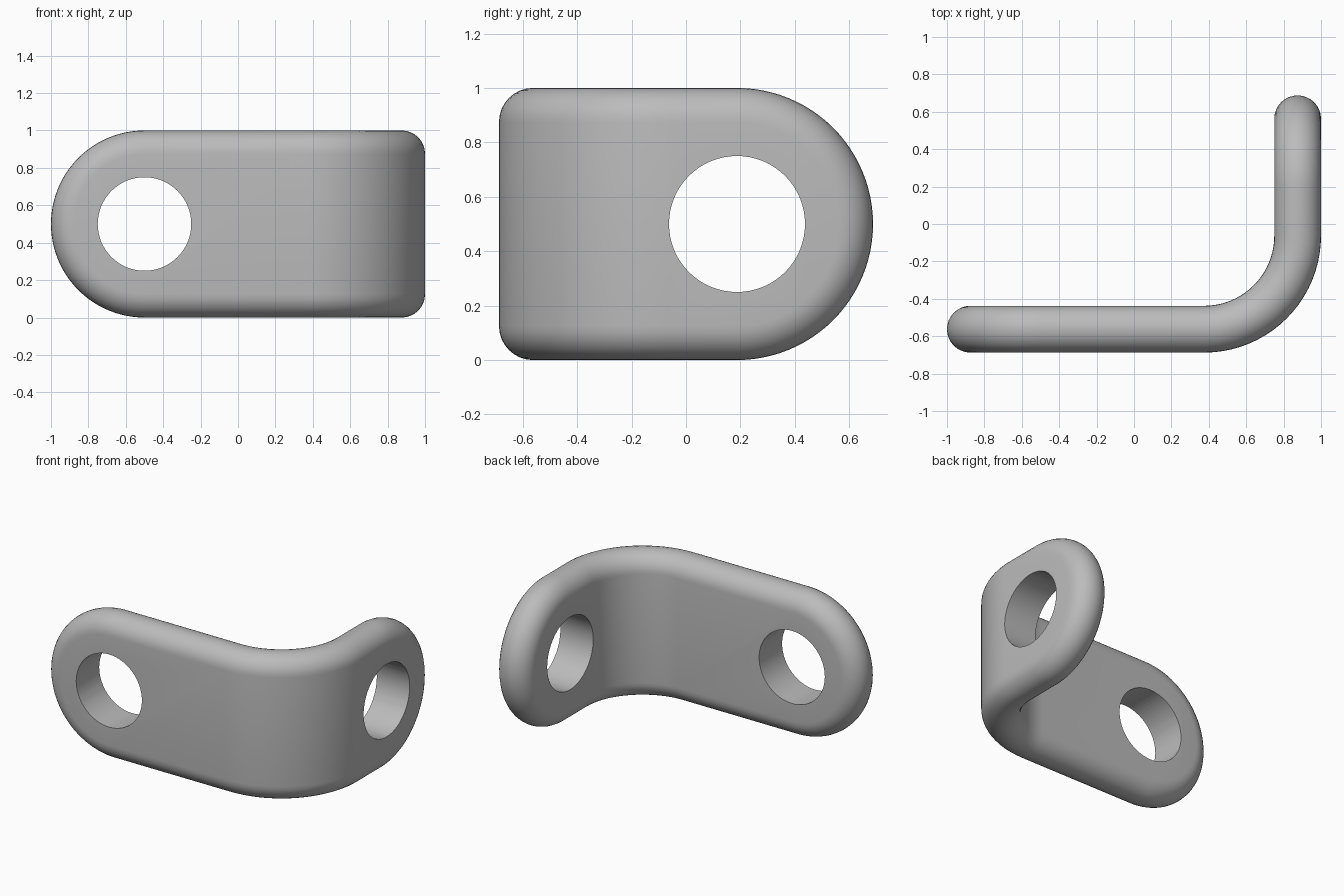
import bpy, bmesh, math
from math import sin, cos, pi

cube = bpy.data.objects.get("Cube")
if cube:
    bpy.data.objects.remove(cube)

HALF_THICK = 0.125
CAP = 0.5                 # radius of the rounded ends
HOLE = 0.25
LONG, SHORT, BEND = 0.875, 0.25, 0.5
ARC = BEND * pi / 2
LENGTH = LONG + ARC + SHORT
CX, CY = 0.375, -0.0625   # centre of the bend
CAP_STEPS, ARC_STEPS, RIM_STEPS = 24, 20, 16

steel = bpy.data.materials.new("light grey metal")
steel.use_nodes = True
grey = (0.5, 0.5, 0.5, 1)
steel.diffuse_color = grey
steel.node_tree.nodes["Principled BSDF"].inputs["Base Color"].default_value = grey


def bend(s, t, z):
    """Place a point of the flat strip (along, outward, height) on the bent path."""
    z += CAP
    if s <= LONG:
        return (CX - LONG + s, CY - BEND - t, z)
    if s >= LONG + ARC:
        return (CX + BEND + t, CY + s - LONG - ARC, z)
    a = (s - LONG) / BEND
    return (CX + (BEND + t) * sin(a), CY - (BEND + t) * cos(a), z)


def upper_outline(r):
    """Upper half of the slot-shaped outline, from one tip to the other."""
    angles = [pi / 2 * i / CAP_STEPS for i in range(CAP_STEPS + 1)]
    pts = [(-r * cos(a), r * sin(a)) for a in angles]
    pts += [(LONG + ARC * i / ARC_STEPS, r) for i in range(ARC_STEPS + 1)]
    pts += [(LENGTH + r * sin(a), r * cos(a)) for a in angles]
    pts[-1] = (LENGTH + r, 0)
    return pts


# Bent strip: outline rings swept round the full-round rim, then both broad faces
bm = bmesh.new()
rings = []
for j in range(RIM_STEPS + 1):
    a = -pi / 2 + pi * j / RIM_STEPS
    top = upper_outline(CAP - HALF_THICK + HALF_THICK * cos(a))
    loop = top + [(s, -z) for s, z in top[-2:0:-1]]
    rings.append([bm.verts.new(bend(s, HALF_THICK * sin(a), z)) for s, z in loop])
n = len(rings[0])
for low, high in zip(rings, rings[1:]):
    for k in range(n):
        m = (k + 1) % n
        bm.faces.new((low[k], low[m], high[m], high[k]))
for ring in (rings[0], rings[-1]):
    for k in range(n // 2):
        quad = [ring[k], ring[k + 1], ring[n - k - 1], ring[-k % n]]
        bm.faces.new(list(dict.fromkeys(quad)))
bmesh.ops.recalc_face_normals(bm, faces=bm.faces)
mesh = bpy.data.meshes.new("bracket")
bm.to_mesh(mesh)
bm.free()
bracket = bpy.data.objects.new("bracket", mesh)
bpy.context.collection.objects.link(bracket)
mesh.materials.append(steel)


def bore(name, location, rotation):
    """Cut a round hole through the bracket."""
    bpy.ops.mesh.primitive_cylinder_add(vertices=64, radius=HOLE, depth=0.6,
                                        location=location, rotation=rotation)
    cutter = bpy.context.object
    cutter.name = name
    cutter.data.materials.append(steel)
    mod = bracket.modifiers.new(name, "BOOLEAN")
    mod.operation, mod.solver, mod.object = "DIFFERENCE", "EXACT", cutter
    bpy.ops.object.select_all(action="DESELECT")
    bracket.select_set(True)
    bpy.context.view_layer.objects.active = bracket
    bpy.ops.object.modifier_apply(modifier=name)
    bpy.data.objects.remove(cutter)


# Bolt holes, concentric with the rounded ends
bore("long_arm_hole", bend(0, 0, 0), (pi / 2, 0, 0))
bore("short_arm_hole", bend(LENGTH, 0, 0), (0, pi / 2, 0))

bpy.ops.object.shade_smooth_by_angle(angle=math.radians(35))
